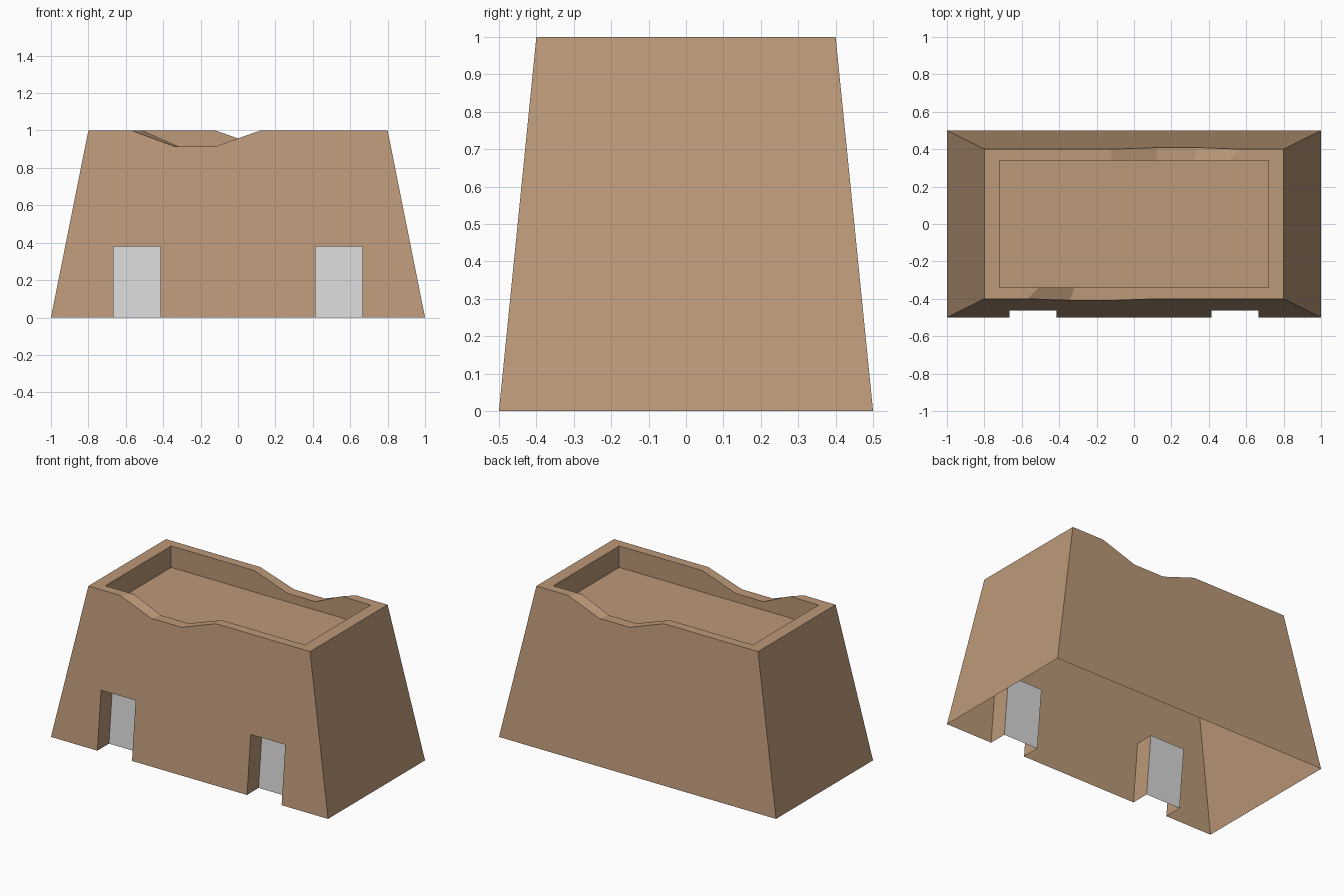
import bpy
import bmesh

cube = bpy.data.objects.get("Cube")
if cube:
    bpy.data.objects.remove(cube)

DECK = 0.86                 # height of the sunken roof
IN_X, IN_Y = 0.72, 0.34     # inside of the parapet
DOOR_W, DOOR_H, RECESS = 0.25, 0.38, 0.12
DOOR_X = (-0.54, 0.54)


def material(name, colour):
    mat = bpy.data.materials.new(name)
    mat.use_nodes = True
    mat.diffuse_color = (*colour, 1)
    bsdf = next(n for n in mat.node_tree.nodes if n.type == "BSDF_PRINCIPLED")
    bsdf.inputs["Base Color"].default_value = (*colour, 1)
    return mat


def build(name, faces, mat):
    bm = bmesh.new()
    for points in faces:
        bm.faces.new([bm.verts.new(p) for p in points])
    bmesh.ops.remove_doubles(bm, verts=bm.verts, dist=0.0005)
    mesh = bpy.data.meshes.new(name)
    bm.to_mesh(mesh)
    bm.free()
    mesh.materials.append(mat)
    obj = bpy.data.objects.new(name, mesh)
    bpy.context.collection.objects.link(obj)
    return obj


def on_front(x, z, inset=0.0):
    """Point on the sloping front wall, or set back behind it."""
    return (x, -0.5 + 0.1 * z + inset, z)


def turned(points):
    """Half turn about the vertical axis."""
    return [(-x, -y, z) for x, y, z in points]


clay = material("tan clay", (0.50, 0.32, 0.19))
grey = material("light grey", (0.68, 0.68, 0.68))

# Worn parapet edge, outside and inside, from left to right
outer = [on_front(x, z) for x, z in
         [(-0.8, 1), (-0.57, 1), (-0.34, 0.915), (-0.12, 0.915), (0.12, 1), (0.8, 1)]]
inner = [(x, -IN_Y, p[2]) for x, p in
         zip((-IN_X, -0.51, -0.32, -0.12, 0.12, IN_X), outer)]

# Front wall outline, stepping around the doorways
foot = [on_front(-1, 0)]
for cx in DOOR_X:
    l, r = cx - DOOR_W / 2, cx + DOOR_W / 2
    foot += [on_front(l, 0), on_front(l, DOOR_H), on_front(r, DOOR_H), on_front(r, 0)]
foot.append(on_front(1, 0))
walls = [foot + outer[::-1],
         turned([on_front(-1, 0), on_front(1, 0)] + outer[::-1])]

# Sloping ends and the parapet with its inner faces
end = [(1, -0.5, 0), (1, 0.5, 0), (0.8, 0.4, 1), (0.8, -0.4, 1)]
end_rim = [(0.8, -0.4, 1), (0.8, 0.4, 1), (IN_X, IN_Y, 1), (IN_X, -IN_Y, 1)]
end_inside = [(IN_X, -IN_Y, 1), (IN_X, IN_Y, 1), (IN_X, IN_Y, DECK), (IN_X, -IN_Y, DECK)]
side_inside = inner + [(IN_X, -IN_Y, DECK), (-IN_X, -IN_Y, DECK)]
rim = [[outer[i], outer[i + 1], inner[i + 1], inner[i]] for i in range(5)]
for face in [end, end_rim, end_inside, side_inside] + rim:
    walls += [face, turned(face)]

# Doorway reveals and the doors set into them
doors = []
for cx in DOOR_X:
    l, r = cx - DOOR_W / 2, cx + DOOR_W / 2
    frame = [(l, 0), (l, DOOR_H), (r, DOOR_H), (r, 0)]
    for a, b in zip(frame, frame[1:]):
        walls.append([on_front(*a), on_front(*a, RECESS),
                      on_front(*b, RECESS), on_front(*b)])
    doors.append([on_front(x, z, RECESS) for x, z in reversed(frame)])

build("building_walls", walls, clay)
build("roof_deck", [[(-IN_X, -IN_Y, DECK), (IN_X, -IN_Y, DECK),
                     (IN_X, IN_Y, DECK), (-IN_X, IN_Y, DECK)]], clay)
for side, face in zip(("right", "left"), doors):
    build(side + "_door", [face], grey)
